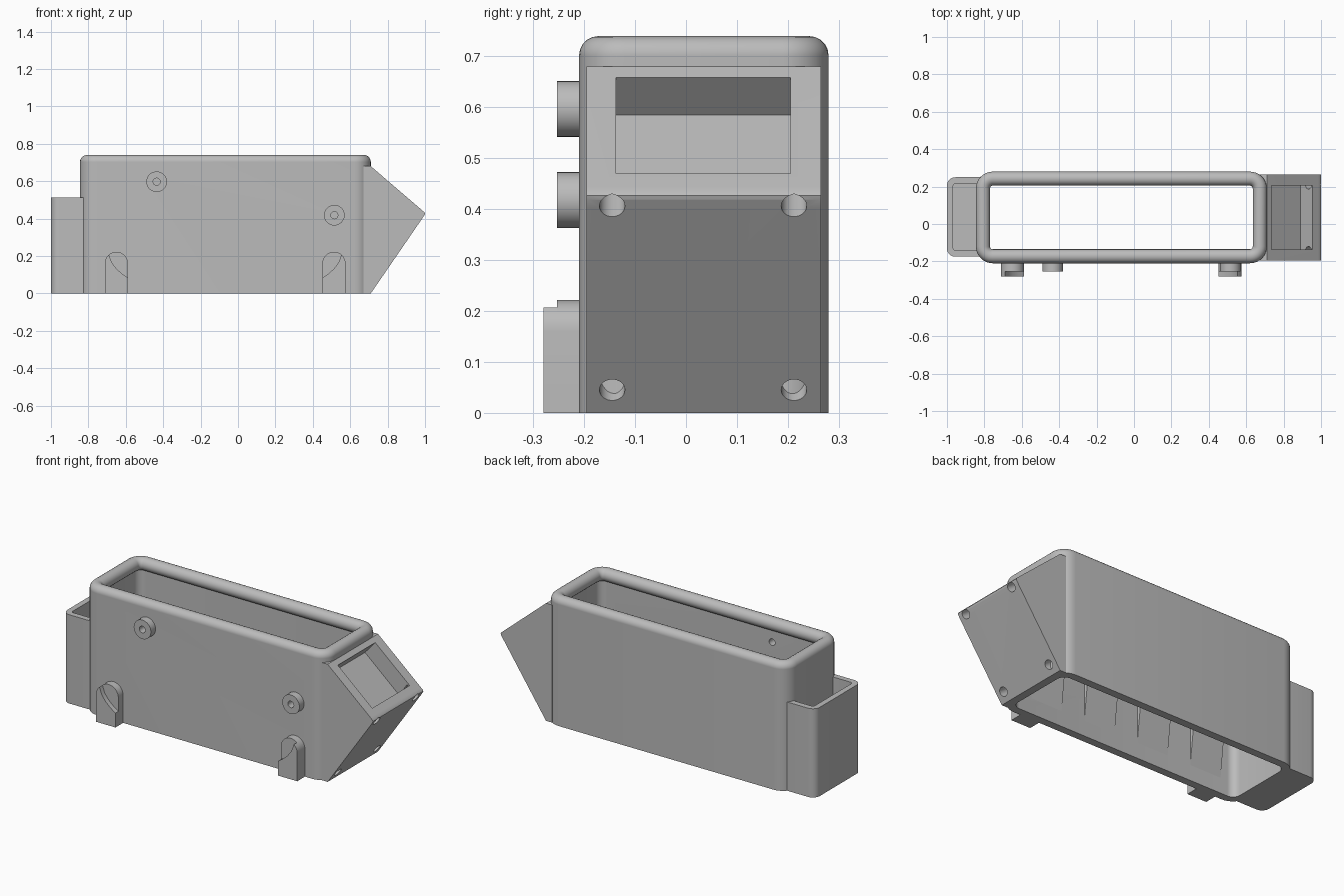
import bpy, bmesh
from math import sin, cos, pi
from mathutils import Vector

cube = bpy.data.objects.get("Cube")
if cube:
    bpy.data.objects.remove(cube, do_unlink=True)

grey = bpy.data.materials.new("plain grey")
grey.use_nodes = True
grey.diffuse_color = (0.5, 0.5, 0.5, 1)
grey.node_tree.nodes["Principled BSDF"].inputs["Base Color"].default_value = (0.5, 0.5, 0.5, 1)


def finish(name, bm):
    bmesh.ops.recalc_face_normals(bm, faces=bm.faces)
    mesh = bpy.data.meshes.new(name)
    bm.to_mesh(mesh)
    bm.free()
    mesh.materials.append(grey)
    obj = bpy.data.objects.new(name, mesh)
    bpy.context.collection.objects.link(obj)
    return obj


def prism(name, pts, axis, a, b):
    """Extrude a 2D outline along one axis from a to b."""
    def place(p, q):
        return {"x": (q, p[0], p[1]), "y": (p[0], q, p[1]), "z": (p[0], p[1], q)}[axis]
    bm = bmesh.new()
    lo = [bm.verts.new(place(p, a)) for p in pts]
    hi = [bm.verts.new(place(p, b)) for p in pts]
    bm.faces.new(lo)
    bm.faces.new(hi)
    n = len(pts)
    for i in range(n):
        j = (i + 1) % n
        bm.faces.new((lo[i], lo[j], hi[j], hi[i]))
    return finish(name, bm)


def cylinder(name, start, direction, r, length):
    d = Vector(direction).normalized()
    bm = bmesh.new()
    bmesh.ops.create_cone(bm, cap_ends=True, segments=32, radius1=r, radius2=r, depth=length)
    bmesh.ops.rotate(bm, verts=bm.verts, matrix=d.to_track_quat("Z", "Y").to_matrix())
    bmesh.ops.translate(bm, verts=bm.verts, vec=Vector(start) + d * length / 2)
    return finish(name, bm)


def rounded(x0, x1, y0, y1, r, n=8):
    pts = []
    for k, (cx, cy) in enumerate([(x1 - r, y1 - r), (x0 + r, y1 - r), (x0 + r, y0 + r), (x1 - r, y0 + r)]):
        for i in range(n + 1):
            t = (k + i / n) * pi / 2
            pts.append((cx + r * cos(t), cy + r * sin(t)))
    return pts


def cut(obj, *cutters):
    for c in cutters:
        c.hide_render = True
        mod = obj.modifiers.new("cut", "BOOLEAN")
        mod.operation = "DIFFERENCE"
        mod.solver = "EXACT"
        mod.object = c
        bpy.context.view_layer.objects.active = obj
        bpy.ops.object.modifier_apply(modifier=mod.name)


def body_outline(inset):
    return rounded(-0.845 + inset, 0.71 - inset, -0.21 + inset, 0.28 - inset, 0.09 - inset)


# Open tubular body
RIM_R, RIM_Z, WALL = 0.0375, 0.7025, 0.045
body = prism("body_shell", body_outline(0), "z", 0, RIM_Z)
helpers = [prism("inside_cutter", body_outline(WALL), "z", -0.1, 0.9)]
cut(body, helpers[0])

# Rolled rim: circular section swept around the body outline
bm = bmesh.new()
rings = []
for k in range(20):
    t = 2 * pi * k / 20
    rings.append([bm.verts.new((x, y, RIM_Z + RIM_R * sin(t)))
                  for x, y in body_outline(RIM_R * (1 - cos(t)))])
n = len(rings[0])
for k in range(20):
    a, b = rings[k], rings[(k + 1) % 20]
    for i in range(n):
        j = (i + 1) % n
        bm.faces.new((a[i], a[j], b[j], b[i]))
rim = finish("rolled_rim", bm)

# Pointed nose with a sunken window and four screw holes
nose = prism("nose", [(0.67, 0), (0.71, 0), (0.986, 0.402), (0.997, 0.419), (1.0, 0.427),
                      (0.996, 0.434), (0.985, 0.444), (0.71, 0.68), (0.67, 0.68)], "y", -0.195, 0.265)
out, depth = Vector((0.66, 0.75)), 0.1
top, low = Vector((0.735, 0.66)), Vector((0.955, 0.47))
pocket = prism("window_cutter", [top + out * 0.05, low + out * 0.05, low - out * depth, top - out * depth],
               "y", -0.137, 0.205)
helpers.append(pocket)
cut(nose, pocket)
cut(body, pocket)
for y in (-0.145, 0.212):
    for x, z in ((0.741, 0.045), (0.986, 0.408)):
        inward = Vector((-0.826, 0, 0.564))
        hole = cylinder("screw_cutter", Vector((x, y, z)) - inward * 0.04, inward, 0.025, 0.115)
        helpers.append(hole)
        cut(nose, hole)

# Open-topped side pocket at the rear end
pts = [(min(x, -0.81), y) for x, y in rounded(-1.0, -0.75, -0.175, 0.25, 0.045)]
box = prism("end_box", pts, "z", 0, 0.513)
inner = prism("end_box_cutter", rounded(-0.967, -0.835, -0.142, 0.217, 0.015), "z", 0.035, 0.7)
helpers.append(inner)
cut(box, inner)

# Round bosses with through holes
bosses = []
for i, (x, z) in enumerate(((-0.435, 0.597), (0.515, 0.418))):
    boss = cylinder("boss_%d" % (i + 1), (x, -0.2, z), (0, -1, 0), 0.055, 0.053)
    bore = cylinder("bore_cutter", (x, -0.1, z), (0, -1, 0), 0.019, 0.3)
    helpers.append(bore)
    cut(boss, bore)
    cut(body, bore)
    bosses.append(boss)

# Arched feet, each with a curved front lip, mirrored left to right
feet = []
R, H = 0.062, 0.16
arch = [(R * cos(pi * i / 16), H + R * sin(pi * i / 16)) for i in range(17)]
lip = [(-R, 0), (R, 0), (R, 0.083), (0.03, 0.105), (0, 0.132), (-0.025, 0.165), (-0.04, 0.207)] + arch[13:]
for cx, s, side in ((-0.65, 1, "right"), (0.513, -1, "left")):
    feet.append(prism(side + "_foot", [(cx + s * x, z) for x, z in [(-R, 0), (R, 0)] + arch], "y", -0.2, -0.253))
    feet.append(prism(side + "_foot_lip", [(cx + s * x, z) for x, z in lip], "y", -0.25, -0.28))

# Tapered ribs inside the front wall
for i in range(4):
    x = 0.34 - 0.35 * i
    prism("inner_rib_%d" % (i + 1), [(-0.18, 0.09), (-0.165, 0.09), (-0.135, 0.34), (-0.18, 0.34)],
          "x", x, x + 0.2)

# Remove cutters and smooth the curved parts
for h in helpers:
    bpy.data.objects.remove(h, do_unlink=True)
for obj in [body, rim, nose, box] + bosses + feet:
    bpy.ops.object.select_all(action="DESELECT")
    obj.select_set(True)
    bpy.context.view_layer.objects.active = obj
    bpy.ops.object.shade_smooth_by_angle(angle=0.6)
